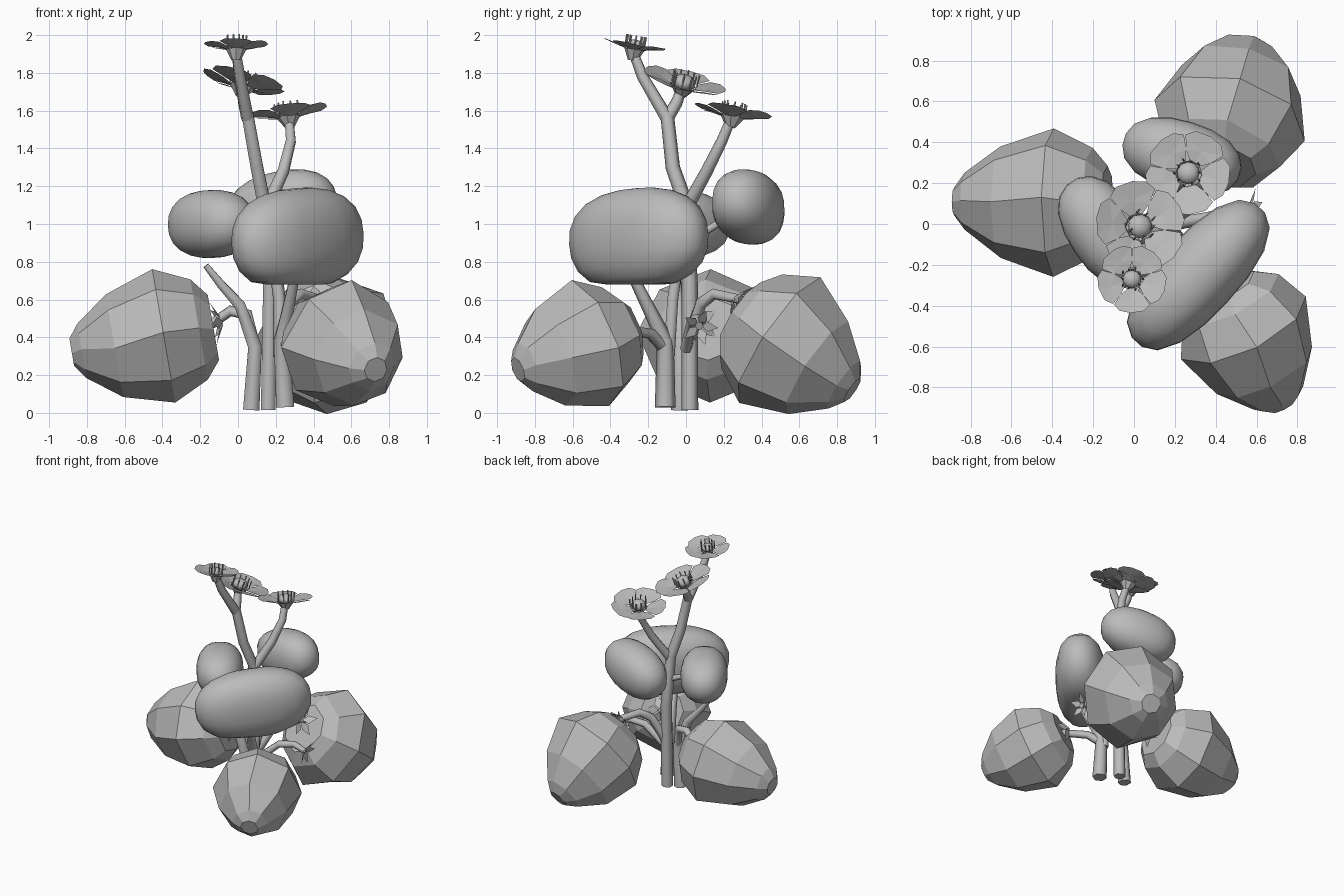
import bpy, bmesh, math, random
from mathutils import Vector, Matrix

random.seed(4)
cube = bpy.data.objects.get("Cube")
if cube:
    bpy.data.objects.remove(cube)

grey = bpy.data.materials.new("plain grey")
grey.use_nodes = True
tone = (0.5, 0.5, 0.5, 1)
grey.diffuse_color = tone
grey.node_tree.nodes["Principled BSDF"].inputs["Base Color"].default_value = tone


def finish(bm, name, smooth=False):
    mesh = bpy.data.meshes.new(name)
    bm.to_mesh(mesh)
    bm.free()
    mesh.materials.append(grey)
    obj = bpy.data.objects.new(name, mesh)
    bpy.context.collection.objects.link(obj)
    for poly in mesh.polygons:
        poly.use_smooth = smooth
    return obj


def frame(origin, axis):
    """Matrix whose local z points along the axis."""
    turn = Vector(axis).to_track_quat('Z', 'Y').to_matrix().to_4x4()
    return Matrix.Translation(origin) @ turn


def tube(name, points, r0, r1):
    curve = bpy.data.curves.new(name, 'CURVE')
    curve.dimensions = '3D'
    curve.bevel_depth = 1
    curve.bevel_resolution = 1
    curve.use_fill_caps = True
    spline = curve.splines.new('POLY')
    spline.points.add(len(points) - 1)
    for i, (p, co) in enumerate(zip(spline.points, points)):
        p.co = (*co, 1)
        p.radius = r0 + (r1 - r0) * i / (len(points) - 1)
    obj = bpy.data.objects.new(name, curve)
    bpy.context.collection.objects.link(obj)
    curve.materials.append(grey)
    bpy.ops.object.select_all(action='DESELECT')
    obj.select_set(True)
    bpy.context.view_layer.objects.active = obj
    bpy.ops.object.convert(target='MESH')


def berry(name, start, tip, radius):
    """Faceted fruit: a lathed profile with slightly uneven corners."""
    start, axis = Vector(start), Vector(tip) - Vector(start)
    m, length, sides = frame(start, axis), axis.length, 8
    bm, rings = bmesh.new(), []
    for t, r in ((0, 0.5), (0.1, 0.76), (0.35, 1.01), (0.7, 0.77), (0.93, 0.4), (1, 0.2)):
        ring = []
        for i in range(sides):
            a = math.tau * i / sides + random.uniform(-0.07, 0.07)
            rr = r * radius * random.uniform(0.97, 1.04)
            ring.append(bm.verts.new(m @ Vector((rr * math.cos(a), rr * math.sin(a), t * length))))
        rings.append(ring)
    for low, high in zip(rings, rings[1:]):
        for i in range(sides):
            j = (i + 1) % sides
            bm.faces.new((low[i], low[j], high[j], high[i]))
    bm.faces.new(rings[0][::-1])
    bm.faces.new(rings[-1])
    finish(bm, name)


def calyx(name, origin, axis, size):
    """Five pointed leaves spreading around the end of a stalk."""
    m, bm = frame(origin, axis), bmesh.new()
    for k in range(5):
        leaf = m @ Matrix.Rotation(math.tau * k / 5, 4, 'Z')
        shape = ((0.1, 0, -0.1), (0.5, -0.3, 0.15), (1.1, 0, 0.4), (0.5, 0.3, 0.15))
        bm.faces.new([bm.verts.new(leaf @ (Vector(p) * size)) for p in shape])
    finish(bm, name)


def pod(name, center, axis, size, power, floor=0):
    """Smooth plump leaf: a squared-off ellipsoid lying along an axis."""
    x = Vector(axis).normalized()
    y = Vector((0, 0, 1)).cross(x).normalized()
    turn = Matrix((x, y, x.cross(y))).transposed()
    bm = bmesh.new()
    bmesh.ops.create_uvsphere(bm, u_segments=18, v_segments=12, radius=1)
    for v in bm.verts:
        norm = sum(abs(c) ** power for c in v.co) ** (1 / power)
        p = v.co / norm
        v.co = Vector(center) + turn @ Vector([c * s for c, s in zip(p, size)])
        v.co.z = max(v.co.z, floor)
    finish(bm, name, True)


def flower(name, center, normal, size, phase):
    m = frame(center, normal)
    # the track frame may twist, so the first petal is aimed by heading
    local = m.to_3x3().inverted() @ Vector((math.cos(phase), math.sin(phase), 0))
    start = math.atan2(local.y, local.x)
    bm = bmesh.new()
    outline = ((0.15, 0, -0.16), (0.45, -0.33, -0.04), (0.75, -0.52, 0.02), (0.93, -0.36, 0.06),
               (1, -0.05, 0.06), (0.94, 0.34, 0.04), (0.75, 0.52, 0), (0.45, 0.33, -0.06))
    for k in range(5):
        petal = m @ Matrix.Rotation(start + math.tau * k / 5, 4, 'Z')
        vs = [bm.verts.new(petal @ (Vector(p) * size)) for p in outline]
        mid = bm.verts.new(petal @ (Vector((0.6, 0, -0.05)) * size))
        for i, v in enumerate(vs):
            bm.faces.new((v, vs[(i + 1) % len(vs)], mid))
    finish(bm, name + "_petals")

    # cup under the petals
    bm = bmesh.new()
    bmesh.ops.create_cone(bm, segments=8, radius1=0.025, radius2=0.32 * size, depth=0.06,
                          matrix=m @ Matrix.Translation((0, 0, -0.05)))
    finish(bm, name + "_cup")

    # domed heart ringed by stamens
    bm = bmesh.new()
    bmesh.ops.create_uvsphere(bm, u_segments=10, v_segments=6, radius=0.27 * size,
                              matrix=m @ Matrix.Diagonal((1, 1, 0.7, 1)))
    finish(bm, name + "_heart", True)
    bm = bmesh.new()
    for k in range(10):
        a = math.tau * k / 10
        r = size * (0.27 + 0.05 * (k % 2))
        spot = Matrix.Translation((r * math.cos(a), r * math.sin(a), 0.02))
        bmesh.ops.create_cone(bm, cap_ends=True, segments=5, radius1=0.004, radius2=0.005,
                              depth=0.065, matrix=m @ spot)
    finish(bm, name + "_stamens")


# Hanging faceted fruit: start, tip, radius and calyx position
fruit = {
    "side_berry": ((-0.13, 0.11, 0.45), (-0.88, 0.11, 0.32), 0.355, (-0.09, 0.06, 0.48)),
    "front_berry": ((0.44, -0.31, 0.44), (0.73, -0.89, 0.23), 0.34, (0.43, -0.27, 0.46)),
    "back_berry": ((0.41, 0.29, 0.53), (0.57, 0.88, 0.12), 0.385, (0.41, 0.26, 0.6)),
}
for name, (start, tip, radius, crown) in fruit.items():
    berry(name, start, tip, radius)
    calyx(name + "_calyx", crown, Vector(tip) - Vector(start), 0.11)
calyx("bare_calyx", (0.57, 0.07, 0.46), (1, 0.1, -0.3), 0.09)

# Smooth plump leaves
pod("front_pod", (0.315, -0.25, 0.92), (0.66, 0.72, 0.07), (0.45, 0.195, 0.27), 2.4, 0.68)
pod("side_pod", (-0.14, -0.04, 1.0), (-0.55, 0.83, -0.03), (0.3, 0.18, 0.18), 2.3)
pod("back_pod", (0.235, 0.33, 1.09), (0.93, -0.28, 0.2), (0.3, 0.175, 0.19), 2.3)

# Upright stems
tube("main_stem", [(0.16, 0.02, 0.015), (0.17, 0.02, 0.68), (0.14, 0, 1.1), (0.1, -0.07, 1.3),
                   (0.05, -0.1, 1.58)], 0.045, 0.036)
tube("top_stem", [(0.05, -0.1, 1.56), (0.01, -0.23, 1.78), (-0.01, -0.28, 1.91)], 0.036, 0.026)
tube("middle_stem", [(0.05, -0.1, 1.56), (0.03, -0.05, 1.64), (0.02, -0.025, 1.71)], 0.036, 0.028)
tube("low_stem", [(0.15, 0, 1.08), (0.24, 0.11, 1.28), (0.28, 0.19, 1.44), (0.27, 0.24, 1.56)], 0.036, 0.026)
tube("cut_stem", [(0.07, -0.03, 0.015), (0.09, -0.03, 0.35), (0.01, -0.04, 0.57),
                  (-0.09, -0.05, 0.68), (-0.17, -0.06, 0.78)], 0.05, 0.018)
tube("front_stem", [(0.25, -0.11, 0.03), (0.23, -0.11, 0.38), (0.26, -0.18, 0.52), (0.3, -0.28, 0.72)], 0.055, 0.028)
tube("rear_stem", [(0.22, -0.09, 0.3), (0.22, -0.07, 0.6), (0.18, -0.03, 0.9), (0.15, 0, 1.1)], 0.035, 0.03)

# Fruit stalks and pod stalks
tube("side_stalk", [(0.09, -0.03, 0.34), (0.05, 0.02, 0.52), (-0.04, 0.05, 0.54), (-0.14, 0.08, 0.47)], 0.034, 0.027)
tube("front_stalk", [(0.23, -0.11, 0.34), (0.3, -0.19, 0.42), (0.45, -0.32, 0.44)], 0.034, 0.027)
tube("back_stalk", [(0.18, 0.02, 0.4), (0.27, 0.08, 0.58), (0.33, 0.15, 0.63), (0.42, 0.29, 0.6)], 0.036, 0.027)
tube("bare_stalk", [(0.2, 0, 0.34), (0.36, 0.03, 0.48), (0.48, 0.06, 0.5), (0.58, 0.07, 0.46)], 0.032, 0.022)
tube("pod_stalk_side", [(0.16, 0, 0.9), (-0.08, -0.02, 1.0)], 0.025, 0.02)
tube("pod_stalk_back", [(0.16, 0, 0.9), (0.2, 0.25, 1.05)], 0.025, 0.02)

# Flowers
flower("top_flower", (-0.01, -0.27, 1.945), (0, 0.17, 1), 0.17, -1.57)
flower("middle_flower", (0.03, -0.01, 1.75), (0.25, 0.26, 1), 0.225, 1.75)
flower("low_flower", (0.265, 0.25, 1.59), (-0.13, 0.17, 1), 0.21, 1.05)
